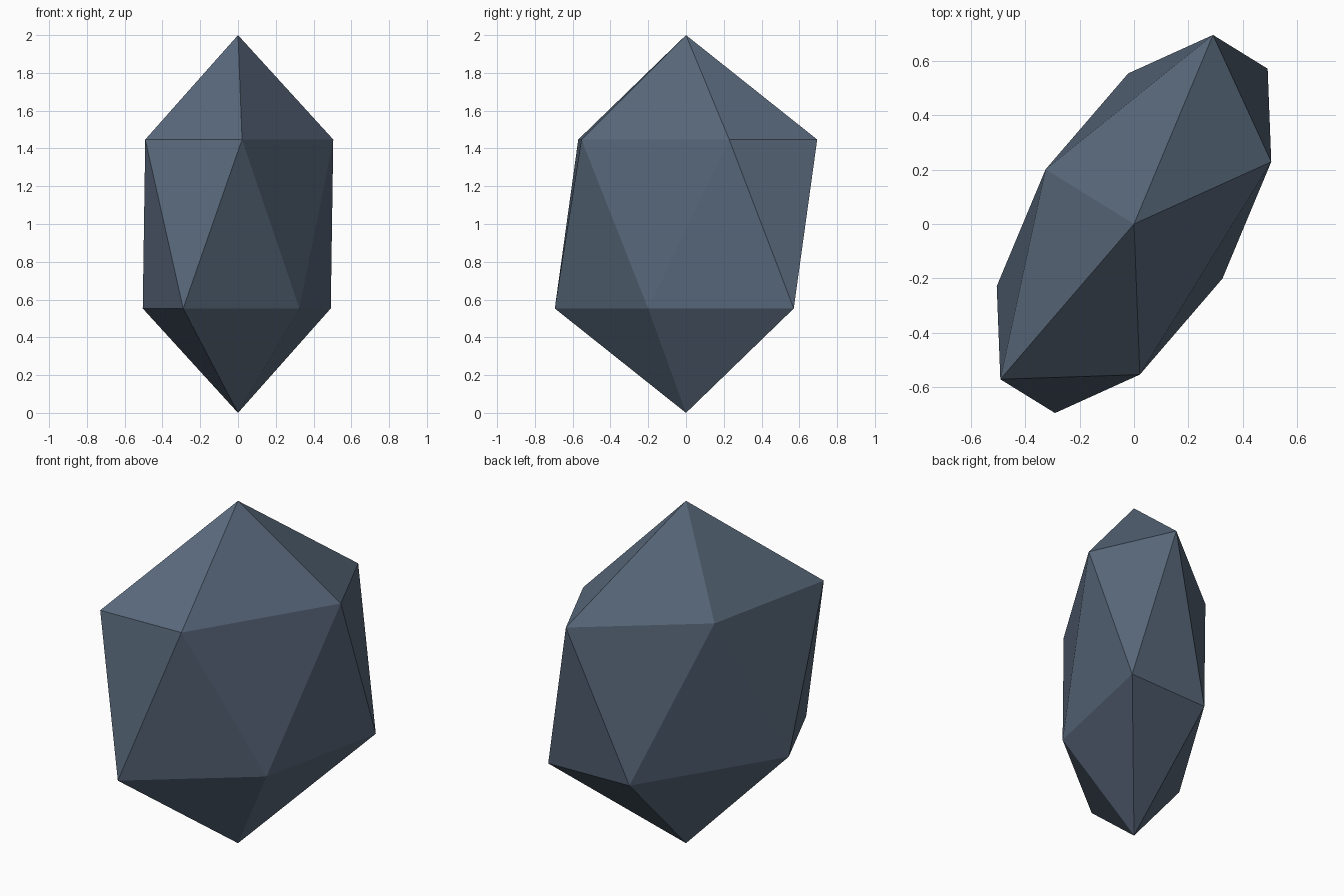
import bpy
import math

if "Cube" in bpy.data.objects:
    bpy.data.objects.remove(bpy.data.objects["Cube"])

# Faceted stone: a 20-sided ball, flattened and turned about the vertical axis
bpy.ops.mesh.primitive_ico_sphere_add(subdivisions=1, radius=1.0, location=(0, 0, 1))
stone = bpy.context.object
stone.name = "faceted_stone"
stone.scale = (0.427, 0.874, 1.0)
stone.rotation_euler = (0, 0, math.radians(148.3))
bpy.ops.object.transform_apply(location=False, rotation=True, scale=True)
bpy.ops.object.shade_flat()

# Slate blue colour
slate = bpy.data.materials.new("slate_blue")
slate.diffuse_color = (0.10, 0.14, 0.20, 1.0)
slate.use_nodes = True
slate.node_tree.nodes["Principled BSDF"].inputs["Base Color"].default_value = slate.diffuse_color
stone.data.materials.append(slate)
